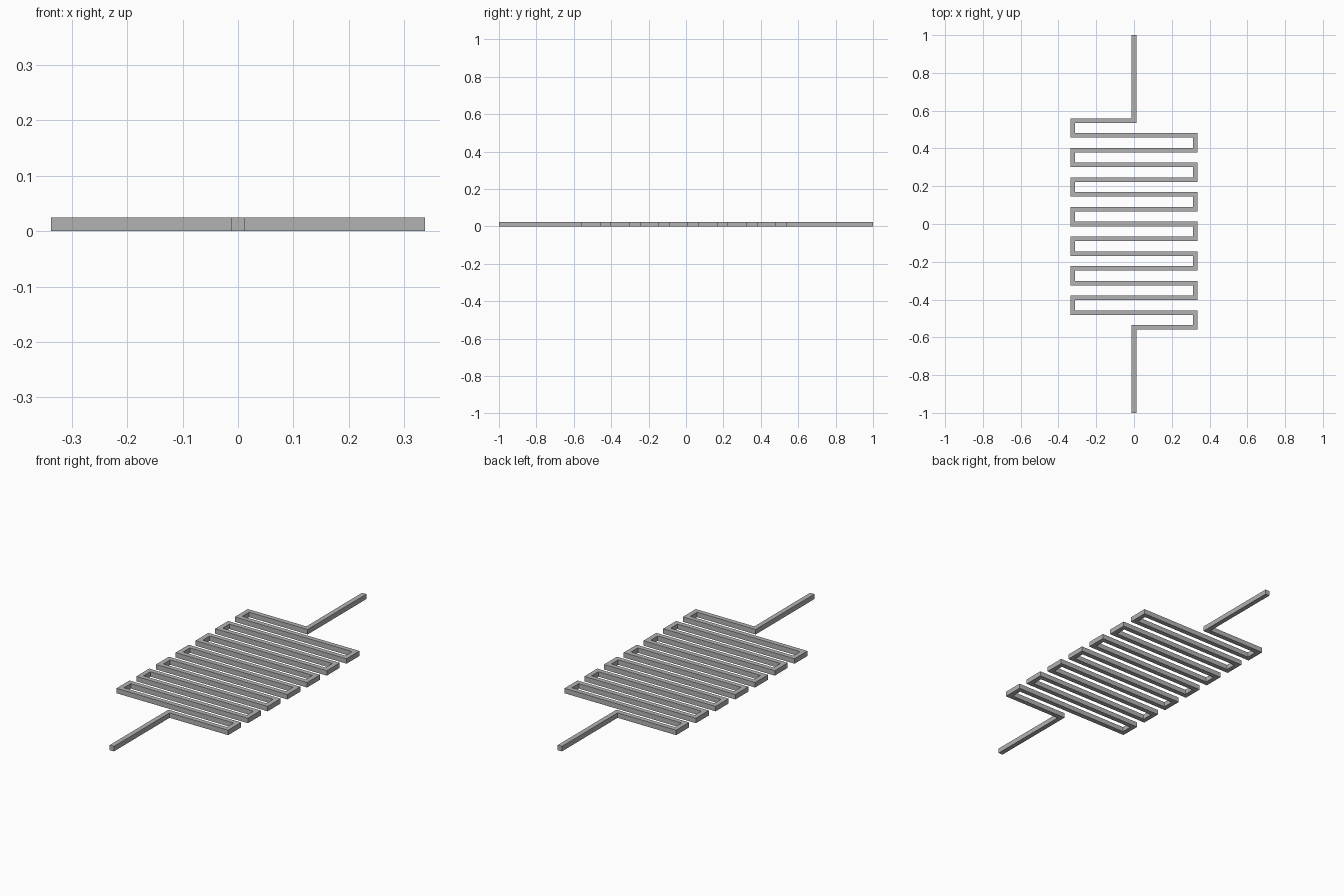
import bpy
import bmesh
from mathutils import Vector

cube = bpy.data.objects.get("Cube")
if cube:
    bpy.data.objects.remove(cube)

WIDTH = 0.024      # track width
HEIGHT = 0.025     # track height
RUNS = 15          # crosswise runs
FIRST = 0.547      # centre line of the outermost runs
SIDE = 0.325       # centre line of the end bends
PITCH = 2 * FIRST / (RUNS - 1)

metal = bpy.data.materials.new("grey metal")
metal.use_nodes = True
grey = (0.45, 0.45, 0.45, 1)
metal.diffuse_color = grey
metal.node_tree.nodes["Principled BSDF"].inputs["Base Color"].default_value = grey

# Centre line: back lead, zigzag runs, front lead
path = [Vector((0, 1)), Vector((0, FIRST))]
for i in range(RUNS - 1):
    x = -SIDE if i % 2 == 0 else SIDE
    y = FIRST - i * PITCH
    path += [Vector((x, y)), Vector((x, y - PITCH))]
path += [Vector((0, -FIRST)), Vector((0, -1))]

# Flat ribbon with mitred right-angle corners
bm = bmesh.new()
normals = []
for a, b in zip(path, path[1:]):
    d = (b - a).normalized()
    normals.append(Vector((-d.y, d.x)))
pairs = []
for i, p in enumerate(path):
    if i in (0, len(path) - 1):
        offset = normals[min(i, len(normals) - 1)]
    else:
        offset = normals[i - 1] + normals[i]
    offset = offset * WIDTH / 2
    pairs.append([bm.verts.new((*(p + s * offset), 0)) for s in (1, -1)])
for (a, b), (c, d) in zip(pairs, pairs[1:]):
    bm.faces.new((a, b, d, c))

# Raise the ribbon into a square bar
result = bmesh.ops.extrude_face_region(bm, geom=bm.faces[:], use_keep_orig=True)
top = [v for v in result["geom"] if isinstance(v, bmesh.types.BMVert)]
bmesh.ops.translate(bm, verts=top, vec=(0, 0, HEIGHT))
bmesh.ops.recalc_face_normals(bm, faces=bm.faces[:])

mesh = bpy.data.meshes.new("serpentine_track")
bm.to_mesh(mesh)
bm.free()
mesh.materials.append(metal)
track = bpy.data.objects.new("serpentine_track", mesh)
bpy.context.collection.objects.link(track)
